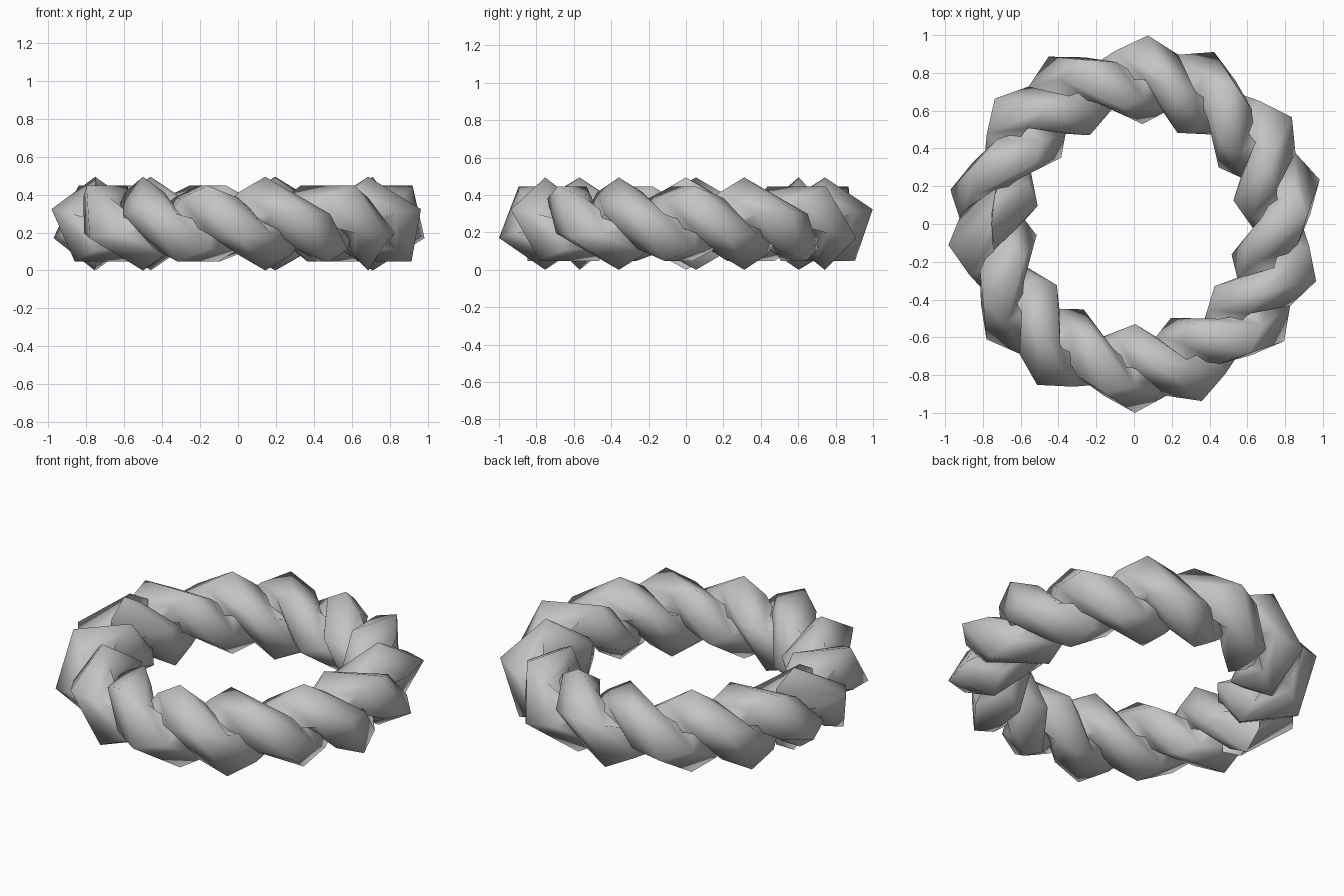
import bpy, bmesh, math

if "Cube" in bpy.data.objects:
    bpy.data.objects.remove(bpy.data.objects["Cube"])

# Two-strand rope bent into a ring: each strand is a hexagonal spring profile
# screwed in coarse 72 degree steps, the ends overlapping slightly at -x.
RING = 0.765            # radius of the rope's centre line
OFFSET = 0.087          # strand centre from the rope axis
THICK = 0.16            # strand profile radius
TURNS, STEPS, SIDES = 7, 5, 6
STEP = math.radians(10.4)
TOP = OFFSET + THICK    # half height of the rope

mat = bpy.data.materials.new("rope_grey")
mat.diffuse_color = (0.55, 0.55, 0.55, 1)
mat.use_nodes = True
mat.node_tree.nodes["Principled BSDF"].inputs["Base Color"].default_value = mat.diffuse_color


def strand(name, phase):
    bm = bmesh.new()
    rings = []
    for k in range(TURNS * STEPS + 1):
        phi = phase + k * math.tau / STEPS
        ring = []
        for j in range(SIDES):
            v = j * math.tau / SIDES
            d = OFFSET + THICK * math.cos(v)          # distance from rope axis
            t = math.pi - k * STEP - THICK * math.sin(v) / RING
            rad = RING + d * math.cos(phi)
            ring.append(bm.verts.new((0.011 + rad * math.cos(t),
                                      rad * math.sin(t),
                                      TOP + d * math.sin(phi))))
        rings.append(ring)
    for a, b in zip(rings, rings[1:]):
        for j in range(SIDES):
            n = (j + 1) % SIDES
            bm.faces.new((a[j], a[n], b[n], b[j])).smooth = True
    bmesh.ops.recalc_face_normals(bm, faces=bm.faces)
    # make sure the tube faces outward
    if bm.calc_volume(signed=True) < 0:
        bmesh.ops.reverse_faces(bm, faces=bm.faces)
    me = bpy.data.meshes.new(name)
    bm.to_mesh(me)
    bm.free()
    me.materials.append(mat)
    ob = bpy.data.objects.new(name, me)
    bpy.context.collection.objects.link(ob)


strand("rope_strand_upper", math.pi / 2)
strand("rope_strand_lower", -math.pi / 2)
